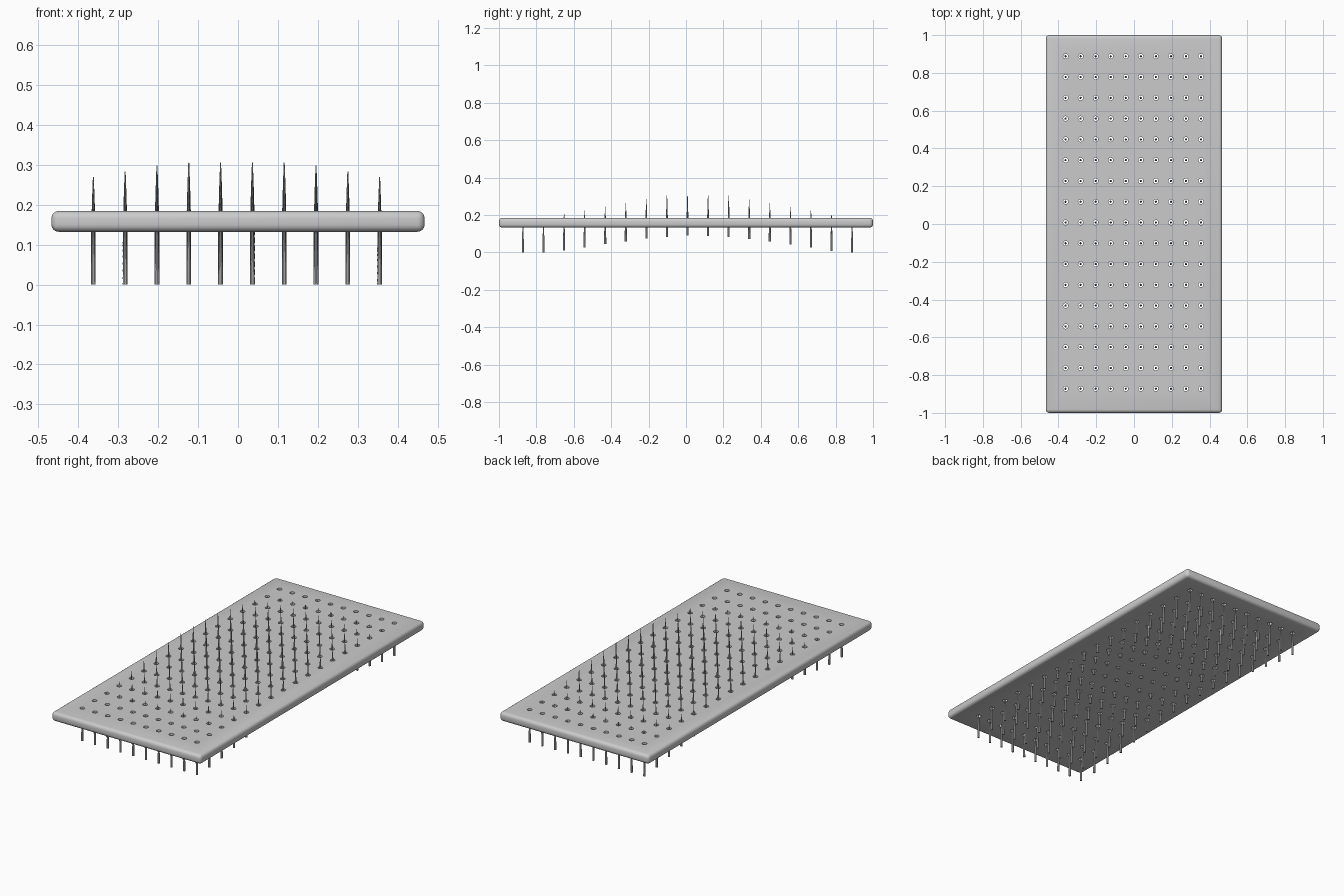
import bpy, bmesh, math
from mathutils import Matrix

if "Cube" in bpy.data.objects:
    bpy.data.objects.remove(bpy.data.objects["Cube"])

COLS = [-0.362 + 0.0796 * i for i in range(10)]
ROWS = [-0.872 + 0.11 * j for j in range(17)]
Z0, Z1 = 0.132, 0.184            # underside and top of the board


def make_object(name, bm):
    mesh = bpy.data.meshes.new(name)
    bm.to_mesh(mesh)
    bm.free()
    ob = bpy.data.objects.new(name, mesh)
    bpy.context.collection.objects.link(ob)
    return ob


def activate(ob):
    bpy.ops.object.select_all(action='DESELECT')
    ob.select_set(True)
    bpy.context.view_layer.objects.active = ob


# board: slab with rounded edges
bm = bmesh.new()
bmesh.ops.create_cube(bm, size=1, matrix=Matrix.Translation((0, 0, (Z0 + Z1) / 2))
                      @ Matrix.Diagonal((0.934, 2.0, Z1 - Z0, 1)))
bmesh.ops.bevel(bm, geom=bm.edges[:], offset=0.018, segments=4, profile=0.5, affect='EDGES')
board = make_object("board", bm)

# hole cutter: one cylinder per nail
bm = bmesh.new()
for x in COLS:
    for y in ROWS:
        bmesh.ops.create_cone(bm, cap_ends=True, segments=16, radius1=0.013, radius2=0.013,
                              depth=0.2, matrix=Matrix.Translation((x, y, (Z0 + Z1) / 2)))
cutter = make_object("hole_cutter", bm)
cutter.hide_render = True

# cut the holes through the board
cut = board.modifiers.new("holes", 'BOOLEAN')
cut.operation = 'DIFFERENCE'
cut.solver = 'EXACT'
cut.object = cutter
activate(board)
bpy.ops.object.modifier_apply(modifier=cut.name)
bpy.data.objects.remove(cutter)
bpy.ops.object.shade_smooth_by_angle(angle=math.radians(35))

# nail: tapered pin, blunt foot at the bottom and point at the top
PROFILE = [(0.006, 0), (0.0058, 0.03), (0.0048, 0.07), (0.0034, 0.12), (0.0012, 0.18)]
SIDES = 10
bm = bmesh.new()
rings = [[bm.verts.new((r * math.cos(math.tau * k / SIDES), r * math.sin(math.tau * k / SIDES), z))
          for k in range(SIDES)] for r, z in PROFILE]
for a, b in zip(rings, rings[1:]):
    for k in range(SIDES):
        n = (k + 1) % SIDES
        bm.faces.new((a[k], a[n], b[n], b[k]))
bm.faces.new(rings[0][::-1])
bm.faces.new(rings[-1])
nail = make_object("nail", bm)
activate(nail)
bpy.ops.object.shade_smooth_by_angle(angle=math.radians(35))


# nails are pushed up in a flat-topped cone around the middle of the board
def lift(x, y):
    d = math.hypot(x + 0.004, y - 0.06)
    return min(0.125, max(0.0, 0.155 - 0.183 * d))


for i, x in enumerate(COLS):
    for j, y in enumerate(ROWS):
        ob = nail
        if i or j:
            ob = nail.copy()
            ob.name = f"nail_{i}_{j}"
            bpy.context.collection.objects.link(ob)
        ob.location = (x, y, lift(x, y))
